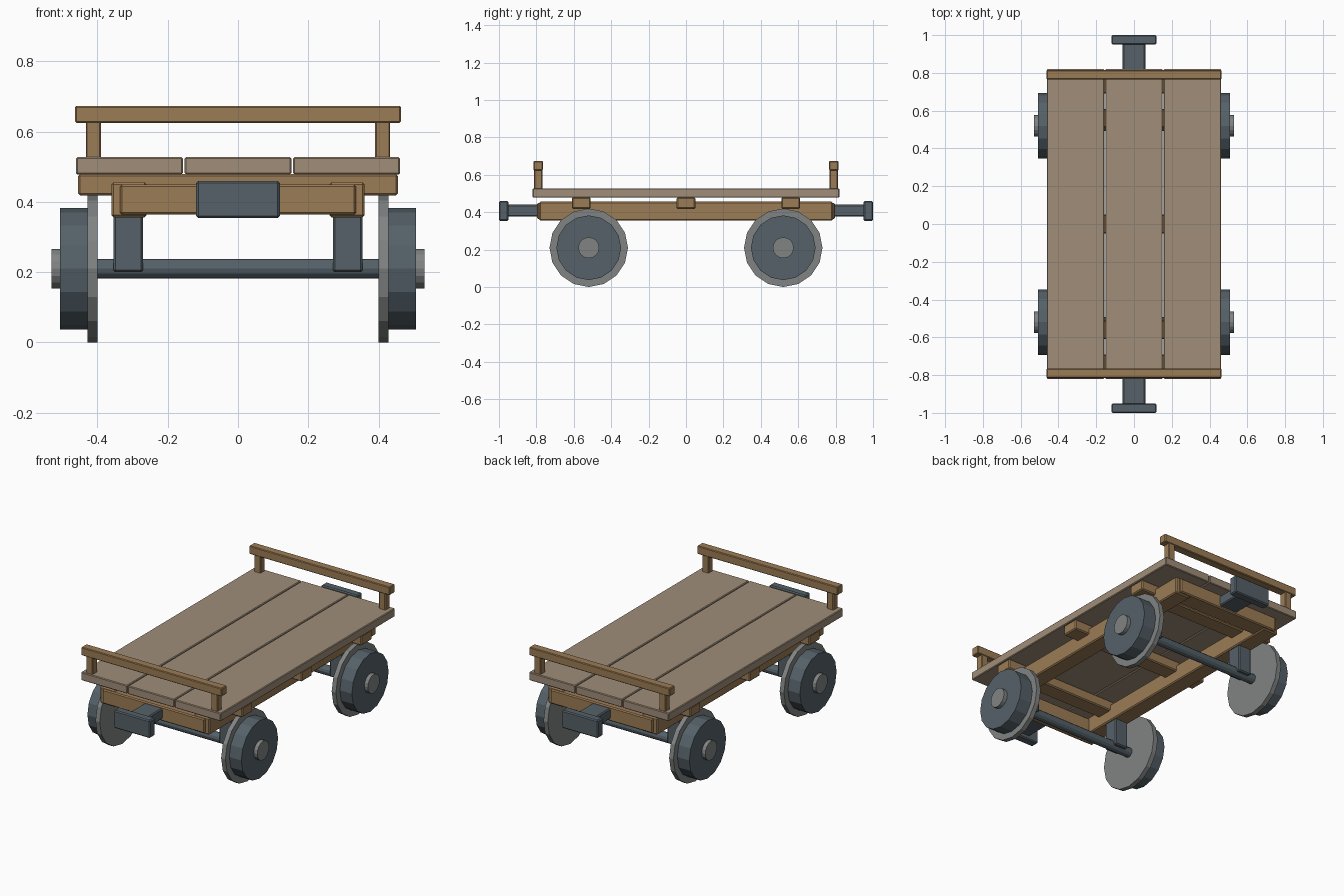
import bpy, bmesh
from math import pi
from mathutils import Matrix

if "Cube" in bpy.data.objects:
    bpy.data.objects.remove(bpy.data.objects["Cube"])


def material(name, rgb):
    m = bpy.data.materials.new(name)
    m.diffuse_color = (*rgb, 1)
    m.use_nodes = True
    m.node_tree.nodes["Principled BSDF"].inputs["Base Color"].default_value = m.diffuse_color
    return m


TIMBER = material("timber", (0.33, 0.20, 0.09))
DECK = material("deck_timber", (0.35, 0.27, 0.19))
IRON = material("dark_iron", (0.09, 0.12, 0.14))
STEEL = material("worn_steel", (0.22, 0.23, 0.23))


def finish(name, bm, mat):
    me = bpy.data.meshes.new(name)
    bm.to_mesh(me)
    bm.free()
    me.materials.append(mat)
    ob = bpy.data.objects.new(name, me)
    bpy.context.collection.objects.link(ob)
    return ob


def box(name, x, y, z, mat, bevel=0.006):
    """Chamfered box given its (min, max) range on each axis."""
    bm = bmesh.new()
    bmesh.ops.create_cube(bm, size=1)
    for v in bm.verts:
        for i, (lo, hi) in enumerate((x, y, z)):
            v.co[i] = lo if v.co[i] < 0 else hi
    ob = finish(name, bm, mat)
    mod = ob.modifiers.new("chamfer", 'BEVEL')
    mod.width = bevel
    mod.segments = 1
    return ob


def disc(name, x0, x1, y, z, r, mat, sides=16):
    """Flat-sided cylinder running along x."""
    bm = bmesh.new()
    bmesh.ops.create_cone(bm, cap_ends=True, segments=sides, radius1=r,
                          radius2=r, depth=abs(x1 - x0),
                          matrix=Matrix.Translation(((x0 + x1) / 2, y, z))
                          @ Matrix.Rotation(pi / 2, 4, 'Y'))
    return finish(name, bm, mat)


def span(a, b, s):
    """Range a..b mirrored to the side given by s."""
    return tuple(sorted((a * s, b * s)))


# Deck planks
for i in (-1, 0, 1):
    c = i * 0.309
    box("deck_plank", (c - 0.152, c + 0.152), (-0.82, 0.82), (0.478, 0.527), DECK, 0.004)

# Cross bearers under the deck
for y in (-0.56, 0, 0.56):
    box("cross_bearer", (-0.455, 0.455), (y - 0.05, y + 0.05), (0.418, 0.479), TIMBER)

# Side sills
for s in (-1, 1):
    box("side_sill", span(0.26, 0.36, s), (-0.785, 0.785), (0.356, 0.456), TIMBER)

for e in (-1, 1):
    # End beams and end railings
    box("end_beam", (-0.336, 0.336), span(0.69, 0.797, e), (0.364, 0.449), TIMBER)
    box("end_rail", (-0.463, 0.463), span(0.765, 0.815, e), (0.624, 0.673), TIMBER, 0.004)
    for s in (-1, 1):
        box("rail_post", span(0.39, 0.433, s), span(0.768, 0.812, e), (0.515, 0.63), TIMBER, 0.004)

    # Buffers
    box("buffer_shaft", (-0.06, 0.06), span(0.77, 0.96, e), (0.377, 0.44), IRON)
    box("buffer_plate", (-0.119, 0.119), span(0.95, 1.0, e), (0.354, 0.46), IRON)

    # Axles, hangers and flanged wheels
    y, z = 0.52 * e, 0.21
    disc("axle", -0.42, 0.42, y, z, 0.028, IRON, 12)
    for s in (-1, 1):
        box("axle_hanger", span(0.27, 0.354, s), (y - 0.045, y + 0.045), (0.20, 0.37), IRON)
        disc("wheel_flange", 0.40 * s, 0.428 * s, y, z, 0.21, STEEL)
        disc("wheel_tread", 0.42 * s, 0.507 * s, y, z, 0.173, IRON)
        disc("wheel_hub", 0.50 * s, 0.53 * s, y, z, 0.056, STEEL)
